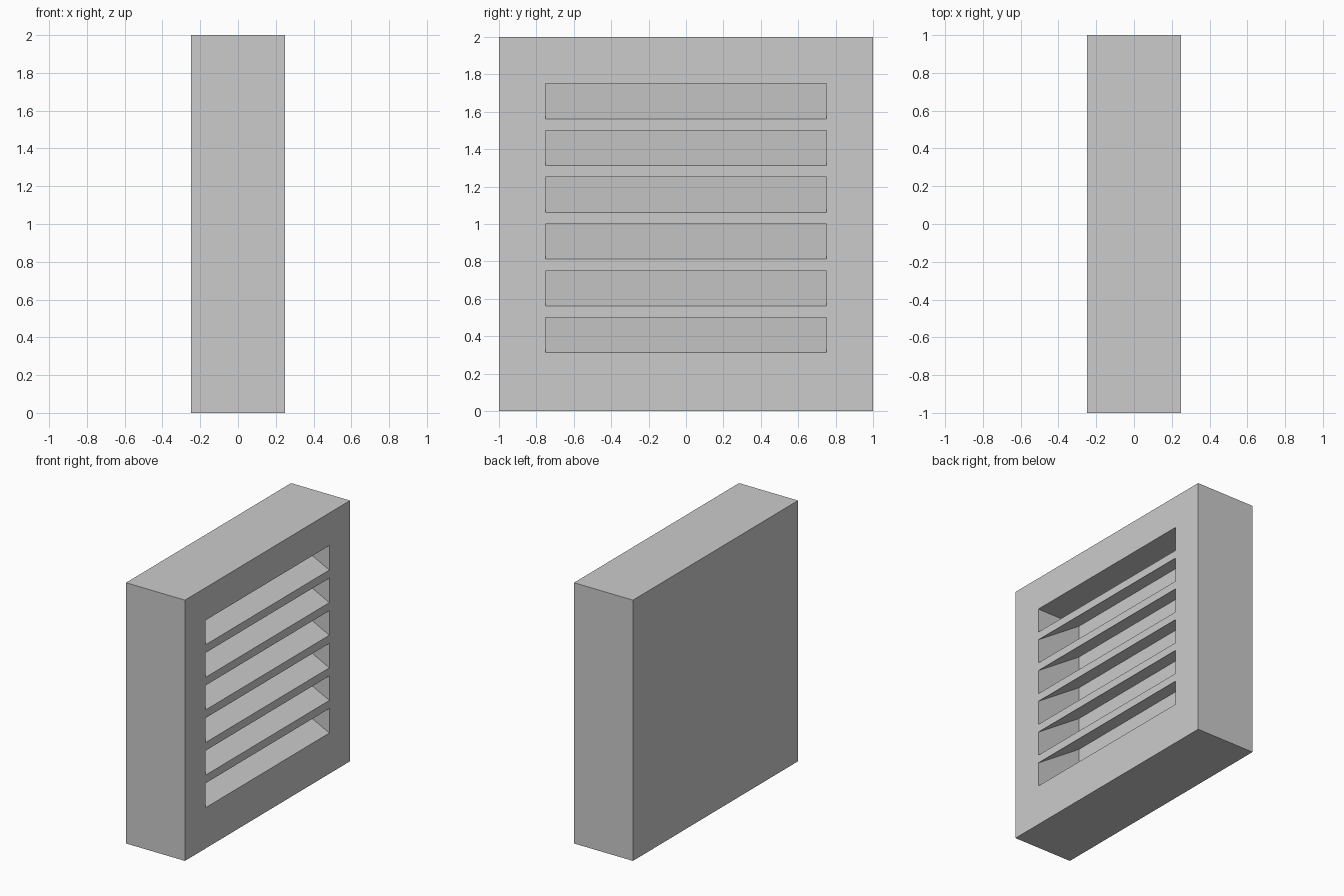
import bpy
import bmesh

old = bpy.data.objects.get("Cube")
if old:
    bpy.data.objects.remove(old, do_unlink=True)

FRONT, BACK = 0.25, -0.125      # x of the opening and of the cavity wall
HALF = 0.75                     # half width of the opening
PITCH, LIP = 0.25, 0.0625       # slat spacing and slat lip height
TOP = 1.75

grey = bpy.data.materials.new("plain grey")
grey.use_nodes = True
grey.diffuse_color = (0.6, 0.6, 0.6, 1)
grey.node_tree.nodes["Principled BSDF"].inputs["Base Color"].default_value = (0.6, 0.6, 0.6, 1)


def add_object(name, bm):
    bmesh.ops.recalc_face_normals(bm, faces=bm.faces)
    mesh = bpy.data.meshes.new(name)
    bm.to_mesh(mesh)
    bm.free()
    mesh.materials.append(grey)
    obj = bpy.data.objects.new(name, mesh)
    bpy.context.collection.objects.link(obj)
    return obj


# Housing: a block with a recess on the +x side whose floor slopes up inward
bm = bmesh.new()
bmesh.ops.create_cube(bm, size=2)
for v in bm.verts:
    v.co.x *= FRONT
    v.co.z += 1
bm.normal_update()
panel = max(bm.faces, key=lambda f: f.normal.x)
bmesh.ops.inset_region(bm, faces=[panel], thickness=0.25, use_even_offset=True)
for v in panel.verts:
    v.co.z = TOP if v.co.z > 1 else PITCH + LIP
recess = bmesh.ops.extrude_face_region(bm, geom=[panel])
for v in [g for g in recess["geom"] if isinstance(g, bmesh.types.BMVert)]:
    v.co.x = BACK
    if v.co.z < 1:
        v.co.z = 2 * PITCH
if panel.is_valid:
    bmesh.ops.delete(bm, geom=[panel], context='FACES_ONLY')
add_object("housing", bm)

# Slats: wedges that rise inward and taper to the cavity wall
for i in range(2, 7):
    z = i * PITCH
    bm = bmesh.new()
    profile = [(FRONT, z), (FRONT, z + LIP), (BACK, z + PITCH)]
    face = bm.faces.new([bm.verts.new((x, -HALF, h)) for x, h in profile])
    ext = bmesh.ops.extrude_face_region(bm, geom=[face])
    for v in [g for g in ext["geom"] if isinstance(g, bmesh.types.BMVert)]:
        v.co.y = HALF
    add_object(f"slat_{i - 1}", bm)
